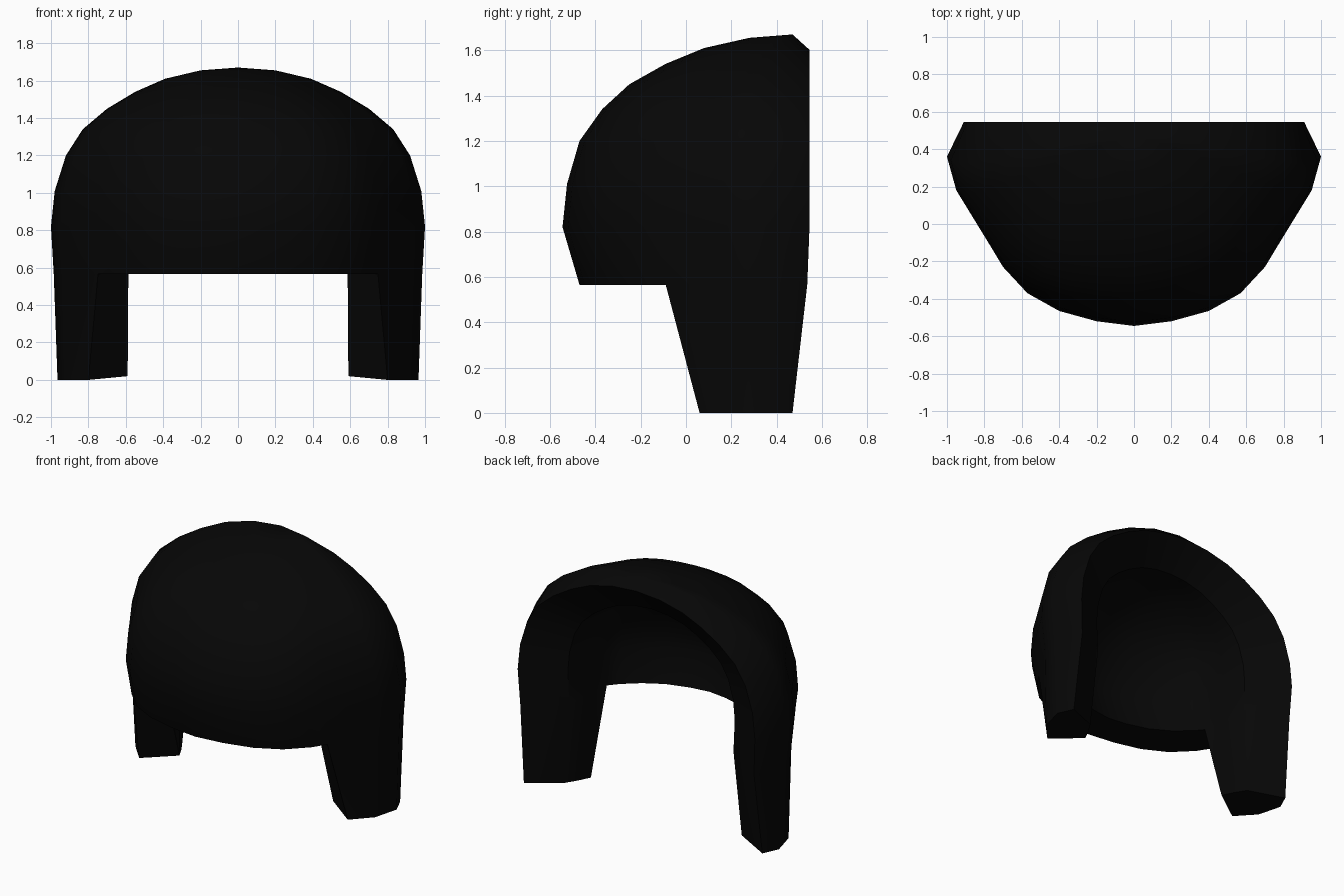
import bpy
import bmesh
import math

cube = bpy.data.objects.get("Cube")
if cube:
    bpy.data.objects.remove(cube, do_unlink=True)

mat = bpy.data.materials.new("matte black")
mat.use_nodes = True
black = (0.002, 0.002, 0.002, 1)
mat.diffuse_color = black
bsdf = mat.node_tree.nodes["Principled BSDF"]
bsdf.inputs["Base Color"].default_value = black
bsdf.inputs["Roughness"].default_value = 0.8

MID = 0.82      # height of the widest row
LEG = 5         # column where the side legs begin
BACK = 0.38     # depth of the inner rim edge

# Half plan of the widest row, from the front centre to the side crest
outer = [(0, -.545), (.2, -.52), (.4, -.465), (.57, -.37), (.7, -.23),
         (.76, -.13), (.95, .18), (1, .36)]
inner = [(0, -.32), (.14, -.3), (.3, -.25), (.43, -.17), (.54, -.07),
         (.595, 0), (.61, .2), (.64, BACK)]

# Rows from crown to brow edge: height, width scale, front y, crest y
rows = [(1.67, 0, .47, .47), (1.655, .2, .28, .455), (1.61, .39, .08, .42),
        (1.54, .55, -.09, .38), (1.45, .7, -.25, .35), (1.34, .83, -.37, .33),
        (1.2, .92, -.47, .32), (1.01, .98, -.525, .34), (MID, 1, -.545, .36),
        (.565, .985, -.47, .36)]

# Foot outline: outer side, back corner, inner side
foot = [(.8, .06, 0), (.92, .19, 0), (.965, .36, 0), (.915, .47, 0),
        (.68, .36, .02), (.63, .28, .02), (.59, .2, .02)]


def section(z, wide, front, crest):
    """Half slice: outer skin, back rim edge, then inner skin returning."""
    depth = (crest - front) / .905
    up = max(z - MID, 0)
    low = min(z, MID)
    pts = [(x * wide, crest + (y - .36) * depth, z) for x, y in outer]
    pts.append((.91 * wide, .545 if z > .6 else .535, low + up * .92))
    roof = MID + (low - MID) * .88 + up * .7
    pts += [(x * wide, BACK + (y - BACK) * depth, roof)
            for x, y in reversed(inner)]
    return pts


bm = bmesh.new()
grid = [[bm.verts.new(p) for p in section(*r)] for r in rows]
last = len(grid[0]) - 1

# Dome skins and rim
for a, b in zip(grid, grid[1:]):
    for j in range(last):
        bm.faces.new((a[j], a[j + 1], b[j + 1], b[j]))

# Underside of the brow
edge = grid[-1]
for j in range(LEG):
    bm.faces.new((edge[j], edge[j + 1], edge[last - j - 1], edge[last - j]))

# Side leg
hip = edge[LEG:last - LEG + 1]
toe = [bm.verts.new(p) for p in foot]
for j in range(len(toe)):
    k = (j + 1) % len(toe)
    bm.faces.new((hip[j], hip[k], toe[k], toe[j]))
bm.faces.new(toe)

# Close the crown, mirror to the other side and weld
bmesh.ops.remove_doubles(bm, verts=bm.verts[:], dist=.0005)
bmesh.ops.mirror(bm, geom=bm.verts[:] + bm.edges[:] + bm.faces[:],
                 axis='X', merge_dist=.0005)
bmesh.ops.remove_doubles(bm, verts=bm.verts[:], dist=.0005)
bmesh.ops.recalc_face_normals(bm, faces=bm.faces[:])

mesh = bpy.data.meshes.new("domed_shell")
bm.to_mesh(mesh)
bm.free()
shell = bpy.data.objects.new("domed_shell", mesh)
bpy.context.collection.objects.link(shell)
mesh.materials.append(mat)

bpy.ops.object.select_all(action='DESELECT')
shell.select_set(True)
bpy.context.view_layer.objects.active = shell
bpy.ops.object.shade_smooth_by_angle(angle=math.radians(45))
